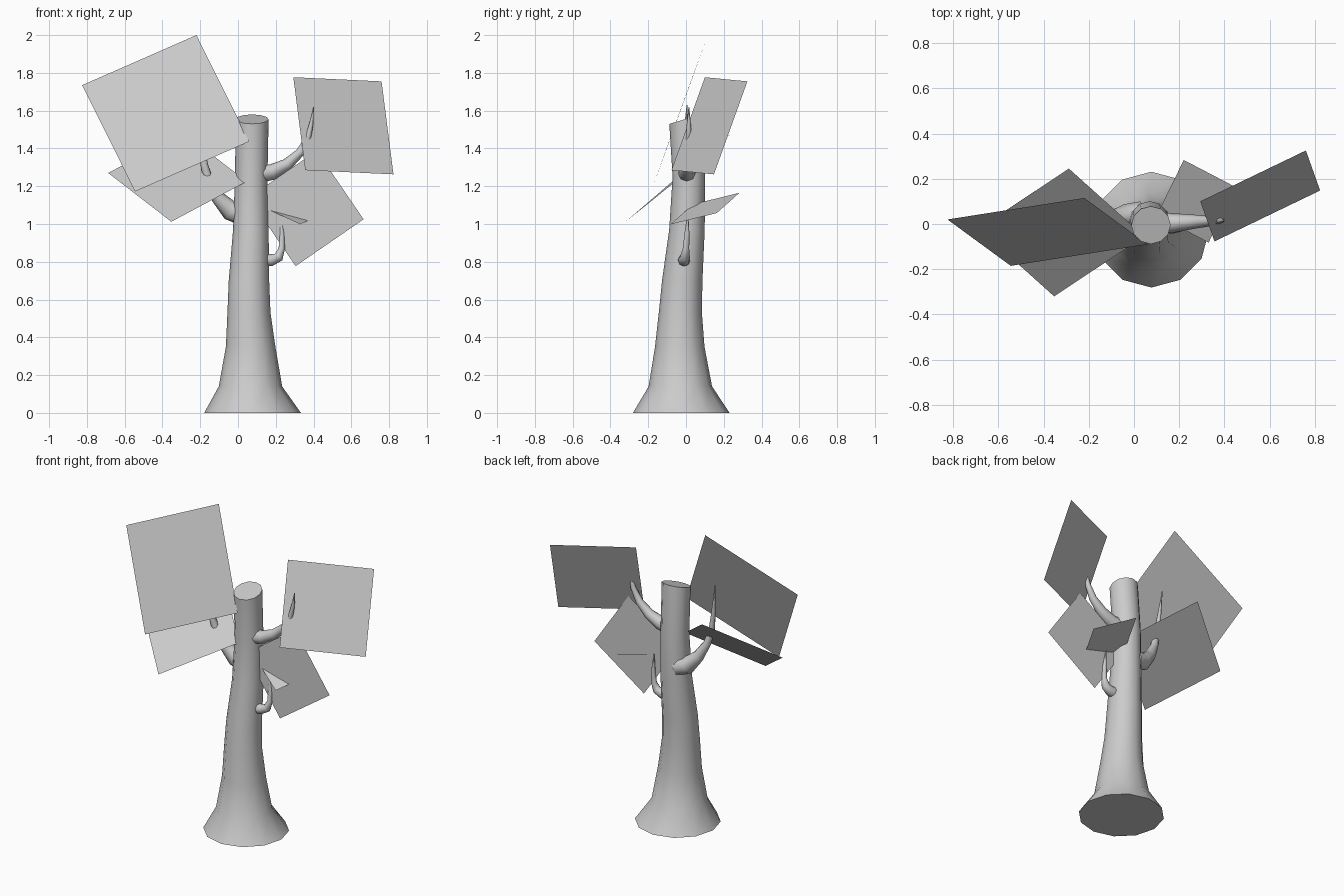
import bpy, bmesh
from mathutils import Vector

if "Cube" in bpy.data.objects:
    bpy.data.objects.remove(bpy.data.objects["Cube"])

UP = Vector((0, 0, 1))


def finish(bm, name):
    mesh = bpy.data.meshes.new(name)
    bm.to_mesh(mesh)
    bm.free()
    obj = bpy.data.objects.new(name, mesh)
    bpy.context.collection.objects.link(obj)
    return obj


def loft(name, path, sides, normals=None):
    """Skin rings along a path of (x, y, z, radius)."""
    import math
    bm = bmesh.new()
    pts = [Vector(p[:3]) for p in path]
    rings = []
    for i, p in enumerate(path):
        if normals:
            n = Vector(normals[i])
        else:
            n = pts[min(i + 1, len(pts) - 1)] - pts[max(i - 1, 0)]
        rot = UP.rotation_difference(n.normalized())
        ring = []
        for k in range(sides):
            a = 2 * math.pi * k / sides
            off = rot @ Vector((math.cos(a), math.sin(a), 0))
            ring.append(bm.verts.new(pts[i] + off * p[3]))
        rings.append(ring)
    for lo, hi in zip(rings, rings[1:]):
        for k in range(sides):
            j = (k + 1) % sides
            bm.faces.new((lo[k], lo[j], hi[j], hi[k]))
    bm.faces.new(rings[0][::-1])
    bm.faces.new(rings[-1])
    obj = finish(bm, name)
    bpy.ops.object.select_all(action='DESELECT')
    obj.select_set(True)
    bpy.context.view_layer.objects.active = obj
    bpy.ops.object.shade_smooth_by_angle(angle=0.9)
    return obj


def card(name, a, b, c):
    """Flat square leaf card from three corners in order."""
    a, b, c = Vector(a), Vector(b), Vector(c)
    bm = bmesh.new()
    bm.faces.new([bm.verts.new(v) for v in (a, b, c, a + c - b)])
    return finish(bm, name)


# Trunk with flared foot and slanted cut top
trunk = [(.077, -.025, 0, .256), (.066, -.03, .14, .168), (.067, -.033, .35, .131),
         (.058, -.03, .53, .114), (.058, -.02, .7, .107), (.068, .005, .97, .094),
         (.07, .015, 1.25, .086), (.075, -.005, 1.555, .087)]
loft("trunk", trunk, 12, [UP] * 7 + [(0, -.3, 1)])

# Branches, tapering to upward points
loft("branch_right_upper", [(.1, .005, 1.265, .05), (.18, .005, 1.275, .042),
     (.26, .01, 1.315, .032), (.33, .012, 1.38, .023), (.372, .015, 1.46, .016),
     (.388, .015, 1.53, .011), (.4, .015, 1.62, .002)], 8)
loft("branch_right_lower", [(.12, -.01, .81, .034), (.175, -.01, .808, .032),
     (.215, -.005, .825, .026), (.232, 0, .87, .017), (.233, .005, .95, .013),
     (.225, .01, 1.06, .002)], 8)
loft("branch_left", [(.03, .04, 1.05, .06), (-.04, .035, 1.07, .053),
     (-.105, .02, 1.14, .037), (-.155, 0, 1.23, .025), (-.178, -.01, 1.31, .02),
     (-.195, -.005, 1.43, .014), (-.215, .005, 1.63, .002)], 8)

# Leaf cards
card("leaf_card_left_upper", (-.825, .02, 1.735), (-.22, .115, 2.0), (.06, -.09, 1.437))
card("leaf_card_left_lower", (-.687, -.02, 1.27), (-.288, .245, 1.483), (.046, -.055, 1.225))
card("leaf_card_right_upper", (.293, .1, 1.777), (.76, .325, 1.755), (.823, .148, 1.263))
card("leaf_card_right_lower", (.305, 0, .777), (.665, 0, 1.025), (.417, 0, 1.388))
card("leaf_card_small", (.33, -.082, .998), (.45, .163, 1.058), (.22, .283, 1.165))
